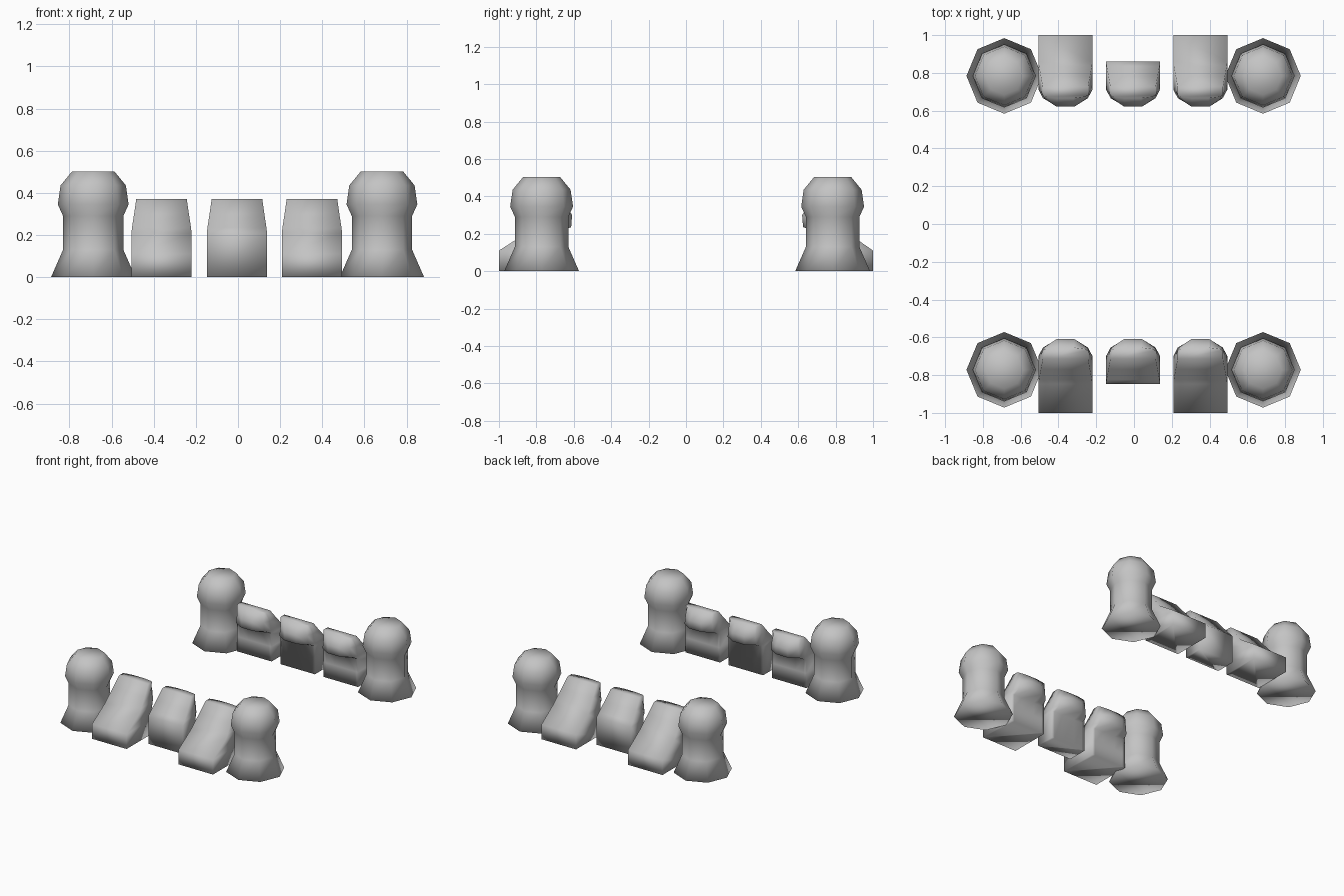
import bpy
import bmesh
from math import cos, sin, tau

cube = bpy.data.objects.get("Cube")
if cube:
    bpy.data.objects.remove(cube)

stone = bpy.data.materials.new("grey_stone")
stone.use_nodes = True
GREY = (0.55, 0.55, 0.55, 1)
stone.diffuse_color = GREY
stone.node_tree.nodes["Principled BSDF"].inputs["Base Color"].default_value = GREY


def loft(name, rings):
    """Skin a stack of equal rings, cap both ends and shade smooth."""
    bm = bmesh.new()
    loops = [[bm.verts.new(p) for p in ring] for ring in rings]
    for low, high in zip(loops, loops[1:]):
        for i in range(len(low)):
            j = (i + 1) % len(low)
            bm.faces.new((low[i], low[j], high[j], high[i]))
    bm.faces.new(loops[0][::-1])
    bm.faces.new(loops[-1])
    bmesh.ops.recalc_face_normals(bm, faces=bm.faces)
    for face in bm.faces:
        face.smooth = True
    mesh = bpy.data.meshes.new(name)
    bm.to_mesh(mesh)
    bm.free()
    mesh.materials.append(stone)
    obj = bpy.data.objects.new(name, mesh)
    bpy.context.collection.objects.link(obj)
    return obj


# Eight-sided post: flared foot, straight shaft, rounded head (radius, height)
POST = [(0.2, 0), (0.143, 0.13), (0.143, 0.29), (0.168, 0.345),
        (0.155, 0.435), (0.1, 0.502)]


def post(name, cx, cy):
    loft(name, [[(cx + r * cos(tau * k / 8), cy + r * sin(tau * k / 8), z)
                 for k in range(8)] for r, z in POST])


def block(name, cx, side, toe=None):
    """Merlon with an inner lip; toe adds a sloping outer buttress."""
    foot = toe or 0.853
    # height, half width, outer depth, inner depth, lip projection
    levels = [(0, 0.143, foot, 0.705, 0)]
    if toe:
        levels.append((0.11, 0.143, toe, 0.705, 0))
    levels += [(0.208, 0.143, 0.853, 0.705, 0),
               (0.235, 0.14, 0.83, 0.7, 0.08),
               (0.30, 0.13, 0.775, 0.7, 0.085),
               (0.37, 0.12, 0.72, 0.675, 0.015)]
    rings = []
    for z, w, outer, inner, lip in levels:
        plan = [(w, outer), (w, inner), (0.85 * w, inner - lip / 2),
                (0.36 * w, inner - lip)]
        plan += [(-x, y) for x, y in reversed(plan)]
        rings.append([(cx + x, 0.006 + side * y, z) for x, y in plan])
    loft(name, rings)


# Two facing rows
for row, side in (("front", -1), ("back", 1)):
    toe = 1 - side * 0.006
    for hand, px, bx in (("right", -0.687, -0.363), ("left", 0.683, 0.351)):
        post(f"{row}_{hand}_post", px, 0.006 + side * 0.778)
        block(f"{row}_{hand}_buttress_block", bx, side, toe)
    block(f"{row}_middle_block", -0.005, side)
